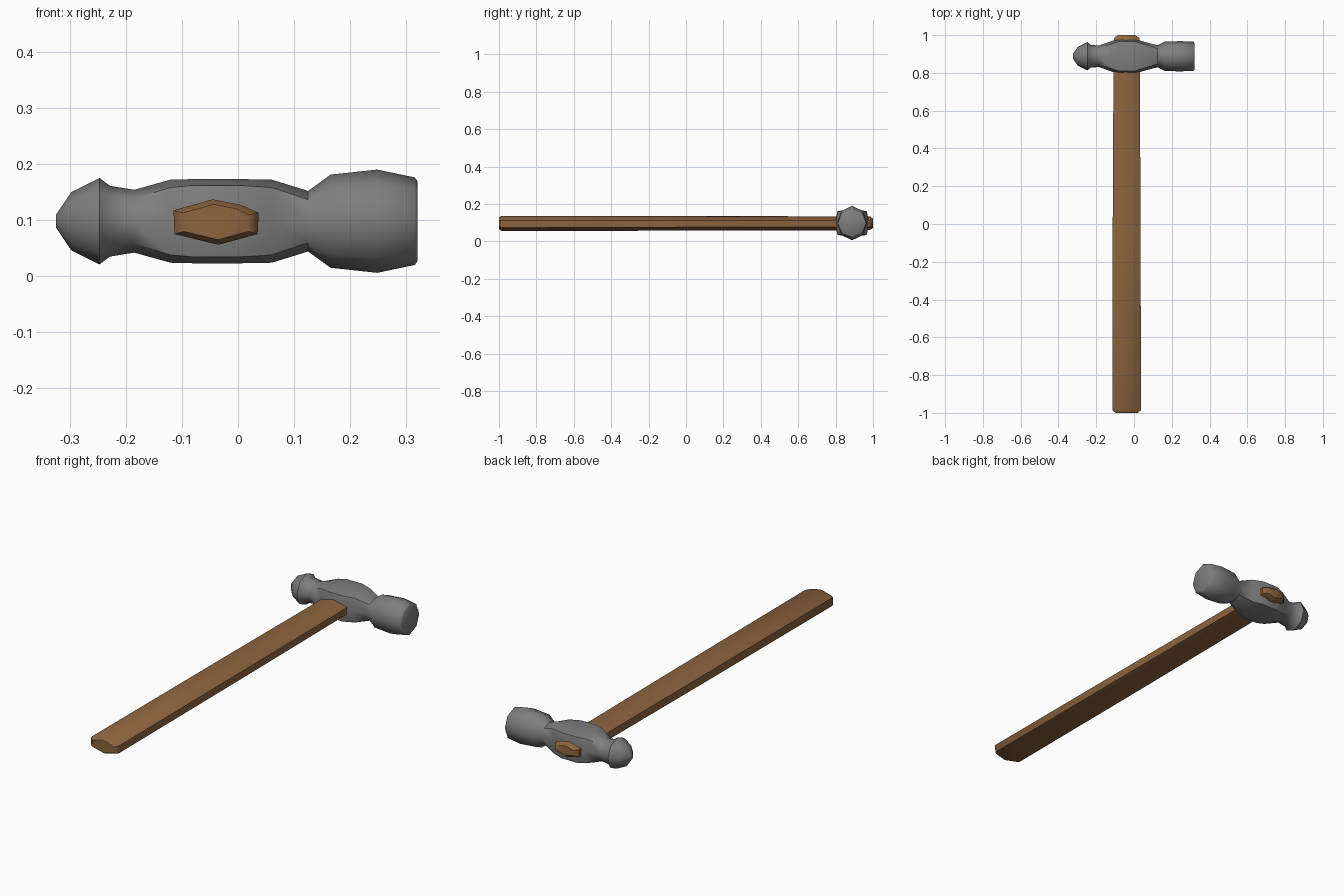
import bpy, bmesh, math

if "Cube" in bpy.data.objects:
    bpy.data.objects.remove(bpy.data.objects["Cube"])


def material(name, rgb):
    m = bpy.data.materials.new(name)
    m.diffuse_color = (*rgb, 1)
    m.use_nodes = True
    m.node_tree.nodes["Principled BSDF"].inputs["Base Color"].default_value = m.diffuse_color
    return m


def loft(name, rings, mat, angle):
    """Skin a list of equal-length point rings and cap both ends."""
    bm = bmesh.new()
    vs = [[bm.verts.new(p) for p in r] for r in rings]
    n = len(vs[0])
    for a, b in zip(vs, vs[1:]):
        for i in range(n):
            j = (i + 1) % n
            bm.faces.new((a[i], a[j], b[j], b[i]))
    bm.faces.new(vs[0])
    bm.faces.new(vs[-1])
    bmesh.ops.remove_doubles(bm, verts=bm.verts, dist=1e-4)
    bmesh.ops.recalc_face_normals(bm, faces=bm.faces)
    me = bpy.data.meshes.new(name)
    bm.to_mesh(me)
    bm.free()
    me.materials.append(mat)
    ob = bpy.data.objects.new(name, me)
    bpy.context.collection.objects.link(ob)
    bpy.ops.object.select_all(action='DESELECT')
    ob.select_set(True)
    bpy.context.view_layer.objects.active = ob
    bpy.ops.object.shade_smooth_by_angle(angle=math.radians(angle))
    return ob


steel = material("grey_steel", (0.21, 0.21, 0.21))
wood = material("brown_wood", (0.27, 0.13, 0.05))

# Hammer head: x, half depth (y), half height (z), diagonal fullness
CY, CZ = 0.888, 0.098
sections = [
    (-0.324, 0.012, 0.012, 1.0), (-0.297, 0.050, 0.052, 1.0),
    (-0.247, 0.075, 0.077, 1.0), (-0.228, 0.060, 0.063, 1.0),
    (-0.185, 0.057, 0.056, 1.0), (-0.120, 0.080, 0.074, 1.15),
    (-0.080, 0.092, 0.075, 1.2), (0.005, 0.092, 0.075, 1.2),
    (0.060, 0.075, 0.074, 1.15), (0.125, 0.058, 0.054, 1.0),
    (0.165, 0.078, 0.083, 1.0), (0.248, 0.080, 0.092, 1.0),
    (0.315, 0.077, 0.078, 1.0), (0.320, 0.070, 0.071, 1.0),
]


def head_ring(x, ry, rz, full):
    pts = []
    for i in range(8):
        a = i * math.pi / 4
        f = full if i % 2 else 1.0
        pts.append((x, CY + ry * f * math.cos(a),
                    CZ + max(-0.075 if full > 1 else -1,
                             min(0.075 if full > 1 else 1, rz * f * math.sin(a)))))
    return pts


loft("hammer_head", [head_ring(*s) for s in sections], steel, 50)

# Handle: flattened oval outline swept along y, with chamfered ends
outline = [(-0.115, 0.117), (-0.045, 0.137), (0.005, 0.127), (0.037, 0.113),
           (0.035, 0.075), (-0.035, 0.056), (-0.113, 0.075)]
HX, HZ = -0.038, 0.097
stations = [(-1.0, 0.78), (-0.985, 1.0), (0.0, 0.97), (0.80, 0.92),
            (0.985, 0.88), (1.0, 0.60)]
loft("handle", [[(HX + (x - HX) * s, y, HZ + (z - HZ) * s) for x, z in outline]
                for y, s in stations], wood, 50)
